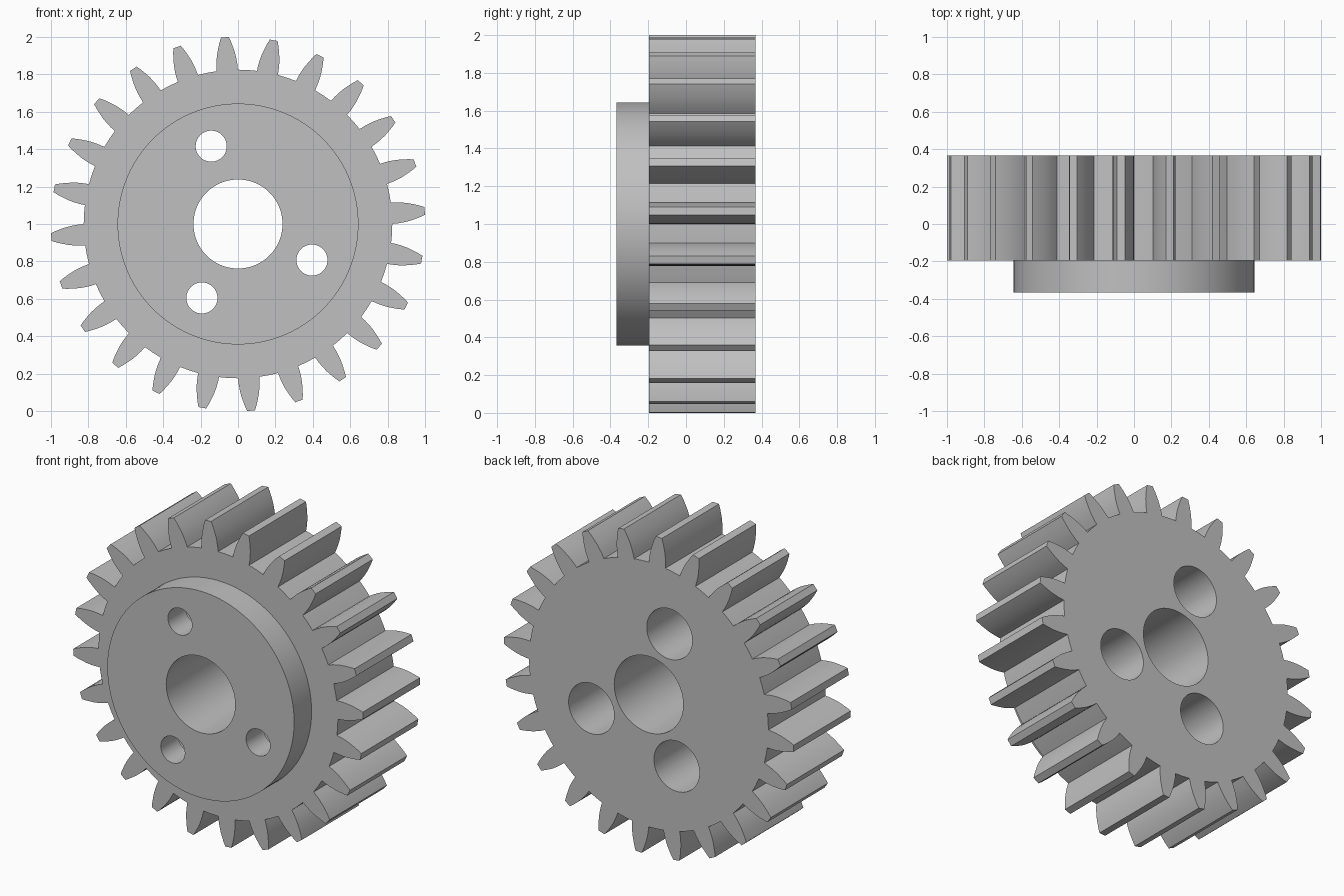
import bpy, bmesh
from math import sin, cos, pi, radians, asin

if "Cube" in bpy.data.objects:
    bpy.data.objects.remove(bpy.data.objects["Cube"])

BACK, STEP, FRONT = 0.367, -0.195, -0.367
TEETH, TOOTH_OFFSET = 24, radians(4)
# half tooth as (radius, half width), root to tip
FLANK = [(0.825, 0.057), (0.855, 0.056), (0.885, 0.053), (0.915, 0.048),
         (0.945, 0.040), (0.975, 0.031), (1.001, 0.021)]

steel = bpy.data.materials.new("plain grey")
steel.use_nodes = True
grey = (0.53, 0.53, 0.53, 1)
steel.diffuse_color = grey
steel.node_tree.nodes["Principled BSDF"].inputs["Base Color"].default_value = grey


def prism(name, outline, y0, y1):
    """Extrude an (x, z) outline along y."""
    bm = bmesh.new()
    face = bm.faces.new([bm.verts.new((x, y0, z + 1)) for x, z in outline])
    grown = bmesh.ops.extrude_face_region(bm, geom=[face])["geom"]
    moved = [v for v in grown if isinstance(v, bmesh.types.BMVert)]
    bmesh.ops.translate(bm, verts=moved, vec=(0, y1 - y0, 0))
    bmesh.ops.recalc_face_normals(bm, faces=bm.faces)
    mesh = bpy.data.meshes.new(name)
    bm.to_mesh(mesh)
    bm.free()
    mesh.materials.append(steel)
    obj = bpy.data.objects.new(name, mesh)
    bpy.context.collection.objects.link(obj)
    return obj


def circle(r, cx=0, cz=0, n=64):
    return [(cx + r * cos(2 * pi * i / n), cz + r * sin(2 * pi * i / n)) for i in range(n)]


def combine(target, tool, operation):
    mod = target.modifiers.new(operation.lower(), 'BOOLEAN')
    mod.operation, mod.object, mod.solver = operation, tool, 'EXACT'
    bpy.context.view_layer.objects.active = target
    bpy.ops.object.modifier_apply(modifier=mod.name)
    bpy.data.objects.remove(tool)


# toothed rim: rising flank, falling flank, then a point on the root arc
outline = []
for i in range(TEETH):
    mid = TOOTH_OFFSET + 2 * pi * i / TEETH
    sides = [(r, -w) for r, w in FLANK] + [(r, w) for r, w in reversed(FLANK)]
    polar = [(r, mid + asin(w / r)) for r, w in sides]
    polar.append((FLANK[0][0], mid + pi / TEETH))
    outline += [(r * cos(a), r * sin(a)) for r, a in polar]
gear = prism("gear_wheel", outline, STEP, BACK)

# raised hub on the front
combine(gear, prism("hub", circle(0.644, n=128), FRONT, STEP + 0.1), 'UNION')

# central bore
combine(gear, prism("bore", circle(0.238), FRONT - 0.1, BACK + 0.1), 'DIFFERENCE')

# screw holes, widened from the back
for angle in (109, 244, 334):
    cx, cz = 0.44 * cos(radians(angle)), 0.44 * sin(radians(angle))
    combine(gear, prism("screw_hole", circle(0.083, cx, cz), FRONT - 0.1, BACK + 0.1), 'DIFFERENCE')
    combine(gear, prism("counterbore", circle(0.157, cx, cz), STEP, BACK + 0.1), 'DIFFERENCE')

bpy.ops.object.select_all(action='DESELECT')
gear.select_set(True)
bpy.context.view_layer.objects.active = gear
bpy.ops.object.shade_smooth_by_angle(angle=radians(20))
